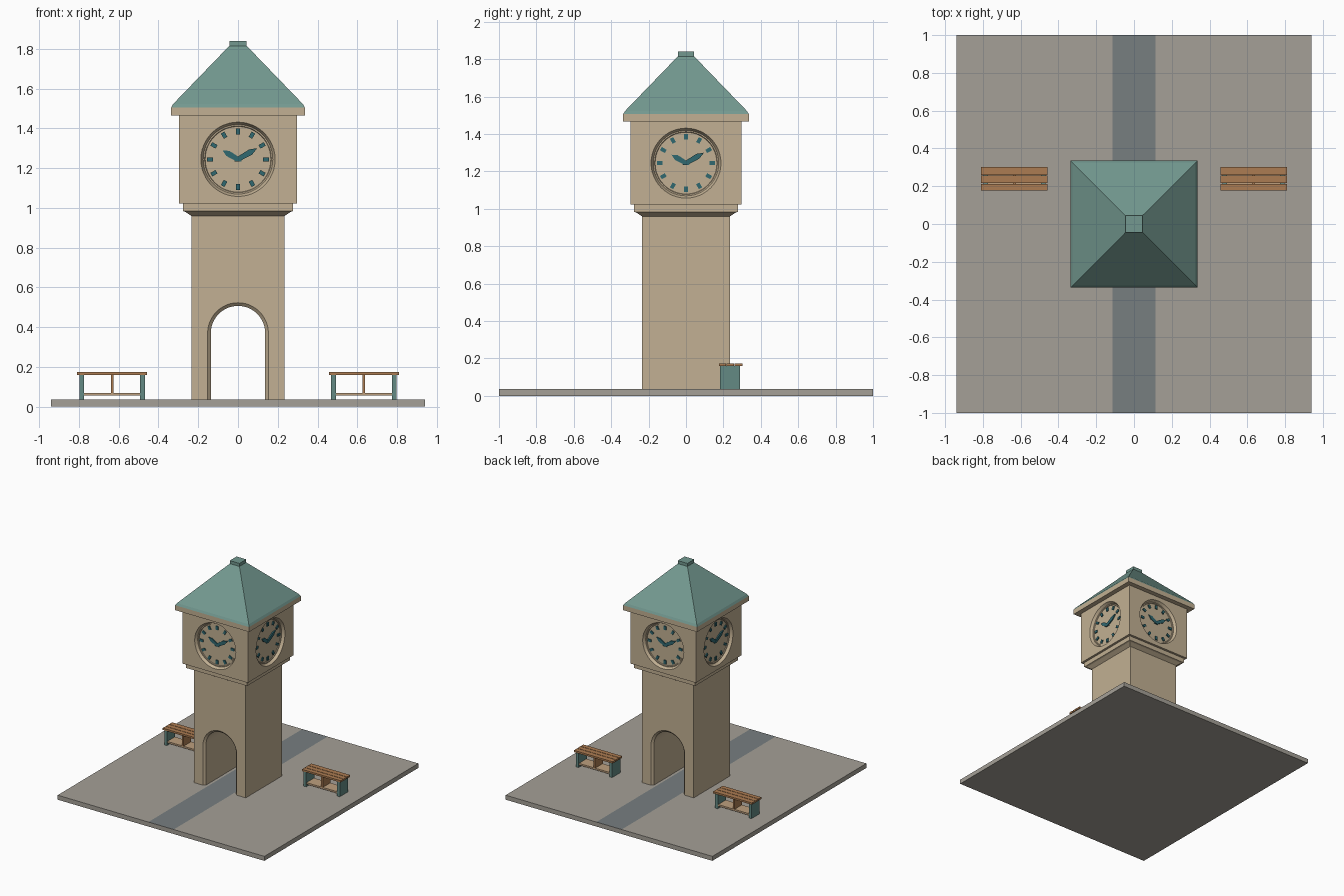
import bpy, bmesh, math
from mathutils import Matrix, Vector

if "Cube" in bpy.data.objects:
    bpy.data.objects.remove(bpy.data.objects["Cube"])


def material(name, r, g, b):
    def lin(c):
        c /= 255
        return c / 12.92 if c <= 0.04045 else ((c + 0.055) / 1.055) ** 2.4
    m = bpy.data.materials.new(name)
    m.diffuse_color = (lin(r), lin(g), lin(b), 1)
    m.use_nodes = True
    m.node_tree.nodes["Principled BSDF"].inputs["Base Color"].default_value = m.diffuse_color
    return m


STONE = material("tan stone", 194, 176, 147)
PAVING = material("grey paving", 165, 160, 151)
PATH = material("blue grey path", 119, 126, 128)
ROOF = material("green copper", 115, 153, 144)
TEAL = material("dark teal", 48, 104, 112)
LEG = material("bench green", 100, 138, 132)
WOOD = material("brown wood", 172, 124, 82)
PALE = material("pale wood", 190, 160, 126)


def finish(bm, name, mats, smooth=False):
    bmesh.ops.remove_doubles(bm, verts=bm.verts, dist=1e-5)
    bmesh.ops.recalc_face_normals(bm, faces=bm.faces)
    mesh = bpy.data.meshes.new(name)
    bm.to_mesh(mesh)
    bm.free()
    for m in mats:
        mesh.materials.append(m)
    ob = bpy.data.objects.new(name, mesh)
    bpy.context.collection.objects.link(ob)
    if smooth:
        bpy.ops.object.select_all(action='DESELECT')
        ob.select_set(True)
        bpy.context.view_layer.objects.active = ob
        bpy.ops.object.shade_smooth_by_angle(angle=math.radians(25))
    return ob


def box(name, mat, x, y, z):
    """Box from (min, max) ranges."""
    bm = bmesh.new()
    bmesh.ops.create_cube(bm, size=1)
    for v in bm.verts:
        v.co = [r[0] if c < 0 else r[1] for c, r in zip(v.co, (x, y, z))]
    return finish(bm, name, [mat])


def loft(bm, rings):
    for a, b in zip(rings, rings[1:]):
        n = len(a)
        for i in range(n):
            bm.faces.new((a[i], a[(i + 1) % n], b[(i + 1) % n], b[i]))


def square_stack(name, mat, profile):
    """Square tower piece from (half width, height) pairs."""
    bm = bmesh.new()
    rings = [[bm.verts.new((sx * w, sy * w, z))
              for sx, sy in ((-1, -1), (1, -1), (1, 1), (-1, 1))] for w, z in profile]
    loft(bm, rings)
    bm.faces.new(rings[0])
    bm.faces.new(rings[-1])
    return finish(bm, name, [mat])


def prism(bm, points, y0, y1):
    """Outline in x, z extruded along y."""
    rings = [[bm.verts.new((x, y, z)) for x, z in points] for y in (y0, y1)]
    loft(bm, rings)
    bm.faces.new(rings[0])
    bm.faces.new(rings[1])


# Paved ground with the path as its middle strip
G = 0.037
bm = bmesh.new()
bmesh.ops.create_cube(bm, size=1, matrix=Matrix.Translation((0, 0, G / 2)) @ Matrix.Diagonal((1.88, 2, G, 1)))
for x in (-0.115, 0.115):
    bmesh.ops.bisect_plane(bm, geom=bm.verts[:] + bm.edges[:] + bm.faces[:],
                           plane_co=(x, 0, 0), plane_no=(1, 0, 0))
bm.normal_update()
for f in bm.faces:
    f.material_index = int(f.normal.z > 0.9 and abs(f.calc_center_median().x) < 0.1)
finish(bm, "ground", [PAVING, PATH])

# Shaft with a chamfered archway running front to back
W, TOP, SPRING, SEG = 0.235, 0.965, 0.37, 24
bm = bmesh.new()
arches, outers = [], []
for y, r in ((-W, 0.153), (-W + 0.015, 0.137), (W - 0.015, 0.137), (W, 0.153)):
    pts = [(r, G)] + [(r * math.cos(math.pi * i / SEG), SPRING + r * math.sin(math.pi * i / SEG))
                      for i in range(SEG + 1)] + [(-r, G)]
    arches.append([bm.verts.new((x, y, z)) for x, z in pts])
for y in (-W, W):
    outers.append([bm.verts.new((x, y, z)) for x, z in ((-W, G), (-W, TOP), (W, TOP), (W, G))])
for a, b in zip(arches, arches[1:]):
    for i in range(len(a) - 1):
        bm.faces.new((a[i], a[i + 1], b[i + 1], b[i]))
for i in range(3):
    bm.faces.new((outers[0][i], outers[0][i + 1], outers[1][i + 1], outers[1][i]))
# each front is two halves split above the crown
for arch, (bl, tl, tr, br) in ((arches[0], outers[0]), (arches[3], outers[1])):
    mid = len(arch) // 2
    bm.faces.new([tr, br] + arch[:mid + 1])
    bm.faces.new([tl, tr] + arch[mid:] + [bl])
finish(bm, "shaft", [STONE], smooth=True)

# Flared ledge under the clock room
square_stack("ledge", STONE, [(0.235, 0.96), (0.265, 0.98), (0.277, 0.984), (0.277, 1.022)])

# Clock room: each side has a stepped round recess
H, Z0, Z1, N = 0.296, 1.022, 1.467, 48
CZ, HH = (Z0 + Z1) / 2, (Z1 - Z0) / 2
bm = bmesh.new()
for k in range(4):
    turn = Matrix.Rotation(k * math.pi / 2, 3, 'Z')
    rings = []
    for r, d in ((None, 0), (0.187, 0), (0.175, 0.022), (0.168, 0.022), (0.165, 0.028)):
        ring = []
        for i in range(N):
            c, s = math.cos(2 * math.pi * i / N), math.sin(2 * math.pi * i / N)
            m = max(abs(c), abs(s))
            x, z = (c / m * H, s / m * HH) if r is None else (c * r, s * r)
            ring.append(bm.verts.new(turn @ Vector((x, d - H, CZ + z))))
        rings.append(ring)
    loft(bm, rings)
    bm.faces.new(rings[-1])
bmesh.ops.remove_doubles(bm, verts=bm.verts, dist=1e-5)
bmesh.ops.holes_fill(bm, edges=[e for e in bm.edges if e.is_boundary], sides=0)
finish(bm, "clock_room", [STONE], smooth=True)

# Hour marks and hands on each side
FACE = -H + 0.028
for k, side in enumerate(("front", "right", "back", "left")):
    bm = bmesh.new()
    for i in range(12):
        rot = Matrix.Rotation(i * math.pi / 6, 2)
        pts = [rot @ Vector(p) for p in ((-0.01, 0.125), (0.01, 0.125), (0.01, 0.155), (-0.01, 0.155))]
        prism(bm, [(p.x, p.y + CZ) for p in pts], FACE - 0.008, FACE)
    for angle, length, lift in ((60, 0.112, 0.009), (-60, 0.09, 0.007)):
        rot = Matrix.Rotation(-math.radians(angle), 2)
        pts = [rot @ Vector(p) for p in ((0, -0.022), (0.012, 0), (0.015, length * 0.65), (0, length),
                                         (-0.015, length * 0.65), (-0.012, 0))]
        prism(bm, [(p.x, p.y + CZ) for p in pts], FACE - lift, FACE)
    bmesh.ops.rotate(bm, verts=bm.verts, matrix=Matrix.Rotation(k * math.pi / 2, 3, 'Z'))
    finish(bm, side + "_clock_hands", [TEAL])

# Cornice, roof and cap
square_stack("cornice", STONE, [(0.336, 1.466), (0.336, 1.506)])
square_stack("roof", ROOF, [(0.336, 1.506), (0.326, 1.523), (0.042, 1.817)])
square_stack("roof_cap", ROOF, [(0.044, 1.815), (0.044, 1.84)])

# Benches
for side, cx in (("left", -0.633), ("right", 0.633)):
    for i, (y0, y1) in enumerate(((0.177, 0.213), (0.217, 0.256), (0.26, 0.301))):
        box(f"{side}_bench_slat_{i + 1}", WOOD, (cx - 0.176, cx + 0.176), (y0, y1), (0.159, 0.174))
    for end, s in (("outer", -1), ("inner", 1)):
        x = cx + s * 0.153
        box(f"{side}_bench_{end}_leg", LEG, (x - 0.012, x + 0.012), (0.182, 0.29), (G, 0.159))
    box(f"{side}_bench_shelf", PALE, (cx - 0.141, cx + 0.141), (0.187, 0.285), (0.056, 0.07))
    box(f"{side}_bench_divider", WOOD, (cx - 0.007, cx + 0.007), (0.187, 0.285), (0.07, 0.159))
